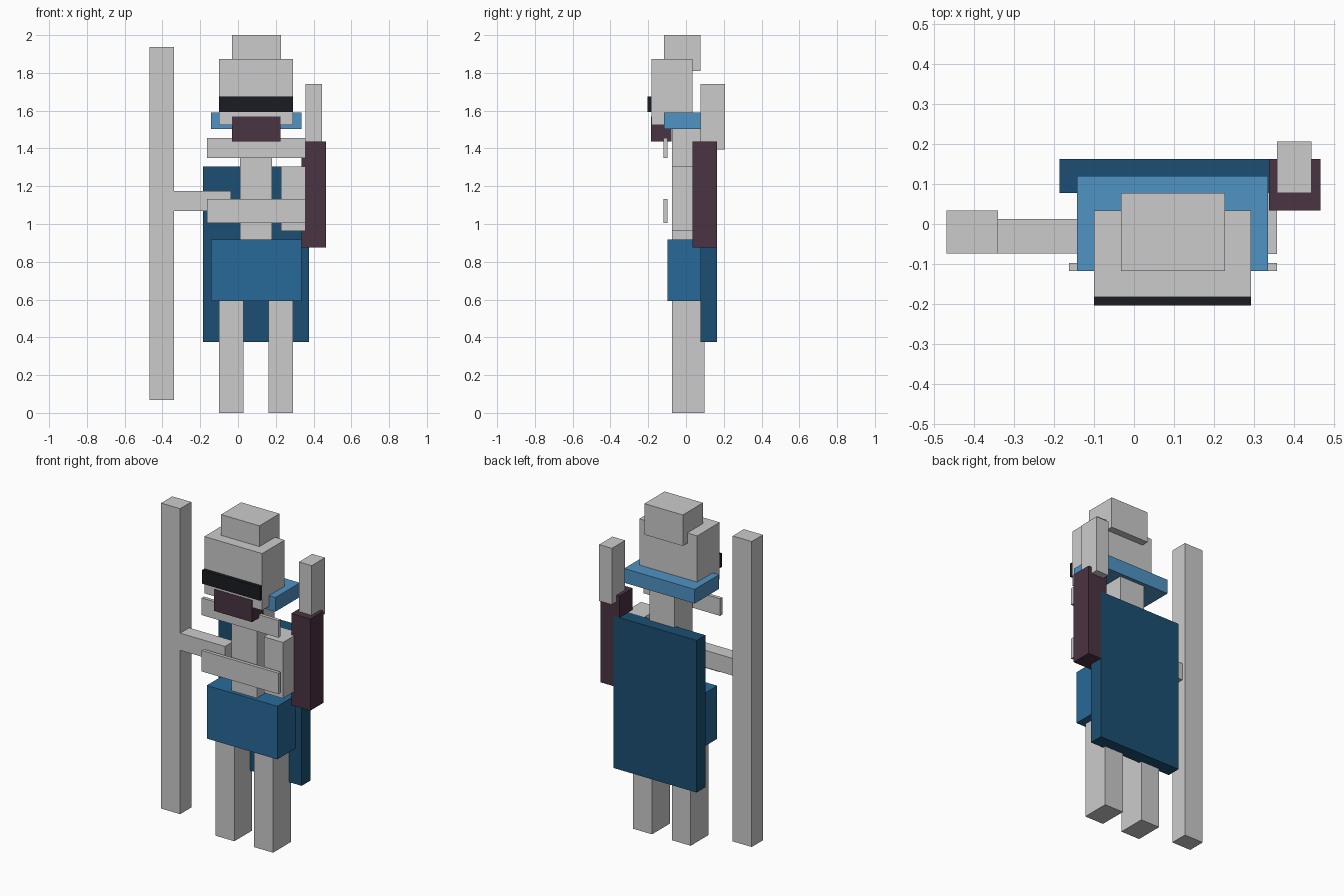
import bpy

if "Cube" in bpy.data.objects:
    bpy.data.objects.remove(bpy.data.objects["Cube"])


def srgb(hex_code):
    """Hex colour to the linear values Blender stores."""
    c = [int(hex_code[i:i + 2], 16) / 255 for i in (0, 2, 4)]
    return [v / 12.92 if v < 0.04 else ((v + 0.055) / 1.055) ** 2.4 for v in c] + [1]


def material(name, hex_code):
    m = bpy.data.materials.new(name)
    m.diffuse_color = srgb(hex_code)
    m.use_nodes = True
    m.node_tree.nodes["Principled BSDF"].inputs["Base Color"].default_value = m.diffuse_color
    return m


def box(name, x, y, z, mat=None):
    """Block given by its (min, max) extent on each axis."""
    bpy.ops.mesh.primitive_cube_add(size=1, location=[sum(r) / 2 for r in (x, y, z)])
    ob = bpy.context.object
    ob.name = name
    ob.scale = [r[1] - r[0] for r in (x, y, z)]
    bpy.ops.object.transform_apply(location=False, rotation=False, scale=True)
    if mat:
        ob.data.materials.append(mat)
    return ob


navy = material("cape_blue", "1B4F72")
blue = material("skirt_blue", "276A99")
sky = material("collar_blue", "4F93C3")
plum = material("plum", "4A3342")
black = material("black", "1A1C22")

# Legs, mirrored about the body centre line
MID = 0.095
for side, s in (("right", -1), ("left", 1)):
    xs = sorted((MID + s * 0.067, MID + s * 0.195))
    box(f"{side}_leg", xs, (-0.075, 0.097), (0, 0.592))

# Body and clothing
box("skirt", (-0.143, 0.335), (-0.098, 0.12), (0.592, 0.917), blue)
box("torso", (0.01, 0.18), (-0.075, 0.097), (0.9, 1.53))
box("cape", (-0.186, 0.377), (0.078, 0.163), (0.374, 1.305), navy)
box("collar", (-0.143, 0.335), (-0.117, 0.12), (1.503, 1.59), sky)

# Chest straps
for name, z in (("upper_strap", (1.35, 1.455)), ("lower_strap", (1.005, 1.133))):
    box(name, (-0.163, 0.357), (-0.118, -0.097), z)

# Head
box("head", (-0.1, 0.292), (-0.183, 0.034), (1.525, 1.873))
box("top_knot", (-0.033, 0.227), (-0.117, 0.078), (1.81, 2.0))
box("visor", (-0.1, 0.292), (-0.204, -0.182), (1.592, 1.676), black)
box("chin_beard", (-0.033, 0.225), (-0.185, -0.077), (1.436, 1.57), plum)

# Right arm and staff
box("right_arm", (-0.34, -0.036), (-0.074, 0.013), (1.07, 1.175))
box("staff", (-0.469, -0.34), (-0.074, 0.034), (0.067, 1.937))

# Left arm, sleeve and raised hand
box("left_upper_arm", (0.227, 0.357), (-0.075, 0.097), (0.962, 1.305))
box("left_sleeve", (0.337, 0.466), (0.034, 0.163), (0.875, 1.436), plum)
box("left_hand", (0.358, 0.444), (0.078, 0.206), (1.395, 1.74))
